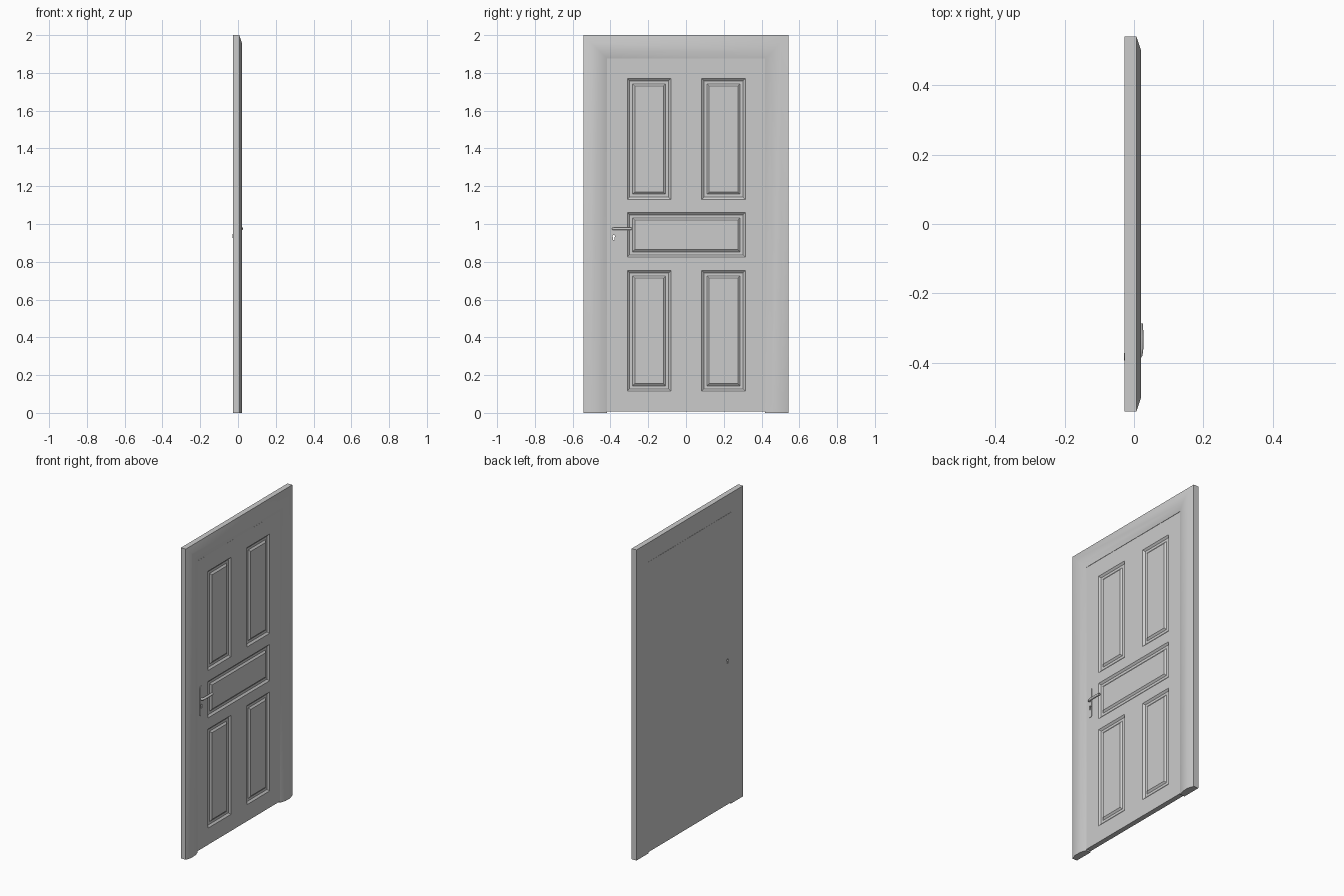
import bpy, bmesh, math

if "Cube" in bpy.data.objects:
    bpy.data.objects.remove(bpy.data.objects["Cube"])

BACK = -0.027      # back plane of frame and door
FRONT = 0.005      # front plane of the door leaf
KEY_Y, KEY_Z = -0.383, 0.935


def finish(name, bm, smooth=None):
    bmesh.ops.recalc_face_normals(bm, faces=bm.faces)
    me = bpy.data.meshes.new(name)
    bm.to_mesh(me)
    bm.free()
    ob = bpy.data.objects.new(name, me)
    bpy.context.collection.objects.link(ob)
    if smooth:
        bpy.ops.object.select_all(action='DESELECT')
        ob.select_set(True)
        bpy.context.view_layer.objects.active = ob
        bpy.ops.object.shade_smooth_by_angle(angle=math.radians(smooth))
    return ob


def prism(name, outline, x0, x1):
    """Extrude a (y, z) outline along x."""
    bm = bmesh.new()
    f = bm.faces.new([bm.verts.new((x0, y, z)) for y, z in outline])
    ext = bmesh.ops.extrude_face_region(bm, geom=[f], use_keep_orig=True)
    vs = [g for g in ext['geom'] if isinstance(g, bmesh.types.BMVert)]
    bmesh.ops.translate(bm, verts=vs, vec=(x1 - x0, 0, 0))
    return finish(name, bm)


def arc(cy, cz, r, a0, a1, n):
    return [(cy + r * math.cos(math.radians(a0 + (a1 - a0) * i / n)),
             cz + r * math.sin(math.radians(a0 + (a1 - a0) * i / n))) for i in range(n + 1)]


# door frame: moulded casing profile (inset from outer edge, x) mitred round three sides
profile = [(0, BACK), (0, 0.007), (0.04, 0.02), (0.088, 0.018), (0.123, 0.006), (0.123, BACK)]
W, H = 0.542, 2.0
bm = bmesh.new()
rings = []
for side, top in ((-1, 0), (-1, 1), (1, 1), (1, 0)):
    rings.append([bm.verts.new((x, side * (W - d), (H - d) if top else 0)) for d, x in profile])
n = len(profile)
for a, b in zip(rings, rings[1:]):
    for i in range(n):
        j = (i + 1) % n
        bm.faces.new((a[i], a[j], b[j], b[i]))
bm.faces.new(rings[0])
bm.faces.new(rings[-1])
finish("door_frame", bm, 30)

# door leaf: front grid with five grooved panels
ys = [-0.418, -0.311, -0.08, 0.083, 0.314, 0.418]
zs = [0.008, 0.115, 0.753, 0.825, 1.06, 1.13, 1.77, 1.876]
bm = bmesh.new()
grid = [[bm.verts.new((FRONT, y, z)) for y in ys] for z in zs]
cell = {}
for r in range(len(zs) - 1):
    for c in range(len(ys) - 1):
        cell[c, r] = bm.faces.new((grid[r][c], grid[r][c + 1], grid[r + 1][c + 1], grid[r + 1][c]))
edges = [e for e in bm.edges if e.is_boundary]
ext = bmesh.ops.extrude_edge_only(bm, edges=edges)
back_verts = [g for g in ext['geom'] if isinstance(g, bmesh.types.BMVert)]
bmesh.ops.translate(bm, verts=back_verts, vec=(BACK - FRONT, 0, 0))
bmesh.ops.holes_fill(bm, edges=[e for e in bm.edges if e.is_boundary], sides=0)
bmesh.ops.recalc_face_normals(bm, faces=bm.faces)
panels = [[(1, 1)], [(3, 1)], [(1, 5)], [(3, 5)], [(1, 3), (2, 3), (3, 3)]]
for cells in panels:
    faces = [cell[k] for k in cells]
    for width, depth in ((0.012, -0.01), (0.016, 0.0), (0.012, 0.009)):
        bmesh.ops.inset_region(bm, faces=faces, thickness=width, depth=depth,
                               use_even_offset=True, use_boundary=True)
door = finish("door_leaf", bm)

# handle backplate with rounded ends
py = KEY_Y
plate = prism("handle_plate", arc(py, 1.045, 0.015, 0, 180, 10) + arc(py, 0.88, 0.015, 180, 360, 10),
              FRONT - 0.002, FRONT + 0.003)

# keyhole rim on the back
rim = prism("keyhole_rim", arc(KEY_Y, KEY_Z, 0.011, 0, 345, 23), BACK - 0.0015, BACK + 0.002)

# keyhole cut right through the leaf
hole = arc(KEY_Y, KEY_Z, 0.007, -60, 240, 14) + [(KEY_Y - 0.0035, KEY_Z - 0.02), (KEY_Y + 0.0035, KEY_Z - 0.02)]
cutter = prism("keyhole_cutter", hole, -0.06, 0.06)
cutter.hide_render = True
cutter.hide_viewport = True
cutter.display_type = 'WIRE'
for ob in (door, plate, rim):
    m = ob.modifiers.new("keyhole", 'BOOLEAN')
    m.operation = 'DIFFERENCE'
    m.solver = 'EXACT'
    m.object = cutter

# lever handle: bent round bar
cu = bpy.data.curves.new("lever_handle", 'CURVE')
cu.dimensions = '3D'
cu.bevel_depth = 0.008
cu.bevel_resolution = 3
cu.use_fill_caps = True
path = [(0.003, -0.384), (0.012, -0.384), (0.017, -0.378), (0.019, -0.36), (0.0195, -0.325), (0.018, -0.288)]
sp = cu.splines.new('POLY')
sp.points.add(len(path) - 1)
for p, (x, y) in zip(sp.points, path):
    p.co = (x, y, 0.975, 1)
sp.use_smooth = True
bpy.context.collection.objects.link(bpy.data.objects.new("lever_handle", cu))
